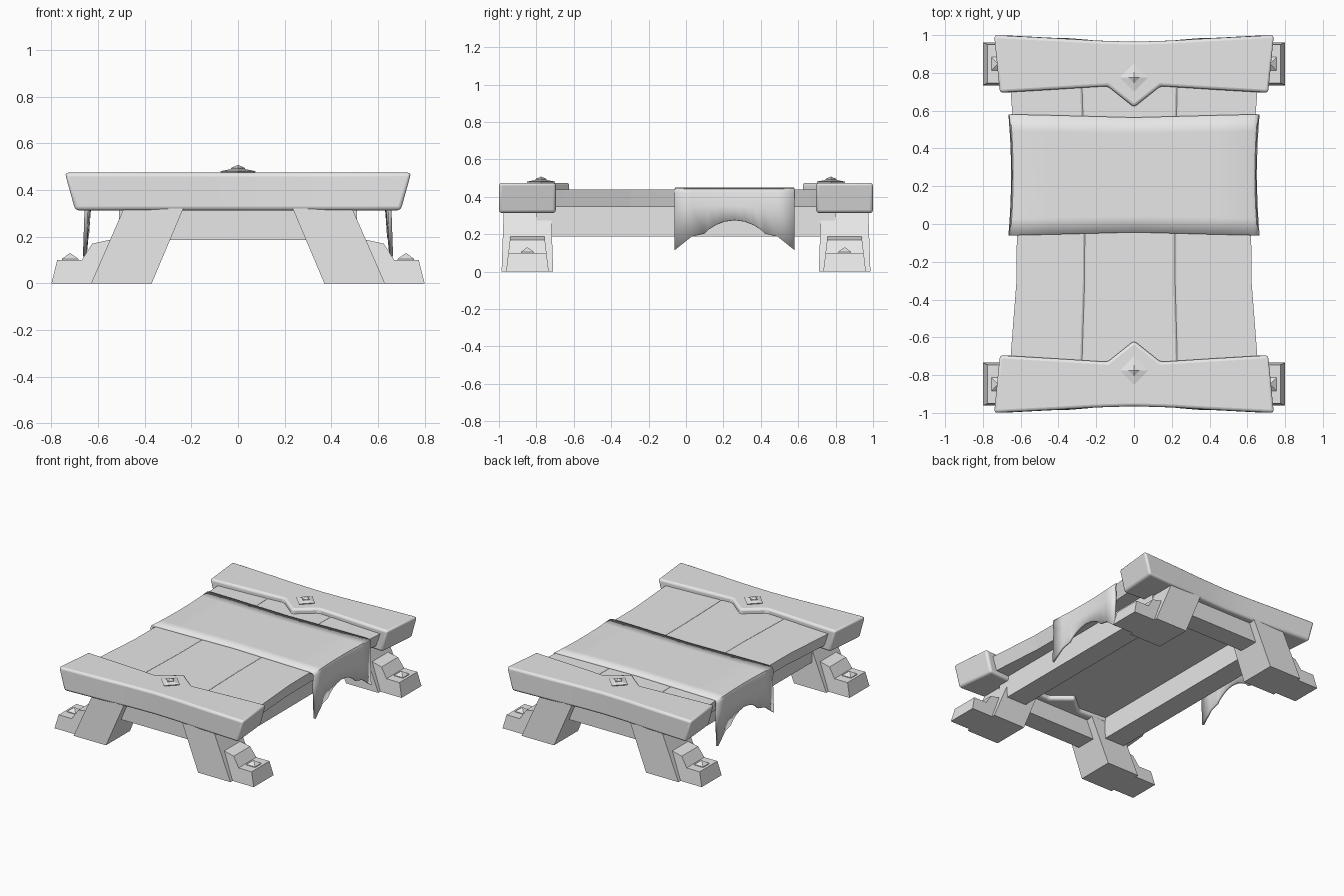
import bpy, bmesh, math

if "Cube" in bpy.data.objects:
    bpy.data.objects.remove(bpy.data.objects["Cube"])

grey = bpy.data.materials.new("pale grey")
grey.diffuse_color = (0.8, 0.8, 0.8, 1)
grey.use_nodes = True
grey.node_tree.nodes["Principled BSDF"].inputs["Base Color"].default_value = grey.diffuse_color


def make(name, verts, faces, smooth=False, bevel=0, solid=0):
    mesh = bpy.data.meshes.new(name)
    mesh.from_pydata(verts, [], faces)
    bm = bmesh.new()
    bm.from_mesh(mesh)
    bmesh.ops.recalc_face_normals(bm, faces=bm.faces)
    bm.to_mesh(mesh)
    bm.free()
    ob = bpy.data.objects.new(name, mesh)
    bpy.context.collection.objects.link(ob)
    mesh.materials.append(grey)
    if solid:
        m = ob.modifiers.new("thickness", 'SOLIDIFY')
        m.thickness, m.offset = solid, -1
    if bevel:
        m = ob.modifiers.new("soft edges", 'BEVEL')
        m.width, m.segments, m.limit_method = bevel, 3, 'ANGLE'
        m.angle_limit = math.radians(40)
    if smooth:
        bpy.context.view_layer.objects.active = ob
        ob.select_set(True)
        bpy.ops.object.shade_smooth_by_angle(angle=math.radians(40))
        ob.select_set(False)
    return ob


def loft(name, rings, **kw):
    """Closed solid through rings that share a point count."""
    n = len(rings[0])
    verts = [p for r in rings for p in r]
    faces = [(k*n+i, k*n+(i+1) % n, (k+1)*n+(i+1) % n, (k+1)*n+i)
             for k in range(len(rings)-1) for i in range(n)]
    faces += [tuple(range(n)), tuple(range((len(rings)-1)*n, len(rings)*n))]
    return make(name, verts, faces, **kw)


def box(name, x0, x1, y0, y1, z0, z1):
    return loft(name, [[(x0, y0, z), (x1, y0, z), (x1, y1, z), (x0, y1, z)]
                       for z in (z0, z1)])


def stud(name, x, y, rings, turn):
    """Four-sided stud; rings are (radius, z)."""
    return loft(name, [[(x + r*math.cos(turn + i*math.pi/2),
                         y + r*math.sin(turn + i*math.pi/2), z) for i in range(4)]
                       for r, z in rings])


# Table top: three planks parted by shallow grooves, narrow in the middle
section = [(-0.95, 0.345), (-1, 0.44), (-0.435, 0.44), (-0.42, 0.434), (-0.405, 0.44),
           (0.335, 0.44), (0.35, 0.434), (0.365, 0.44), (1, 0.44), (0.95, 0.345)]
stations = [(-0.8, 0.66), (-0.66, 0.65), (-0.3, 0.622), (0, 0.62), (0.3, 0.622),
            (0.66, 0.65), (0.8, 0.66)]
loft("planks", [[(x*w, y, z) for x, z in section] for y, w in stations])

# End caps with a pointed inner edge
half = [(0, 0.965), (0.2, 0.971), (0.4, 0.983), (0.74, 1.0),
        (0.71, 0.695), (0.42, 0.712), (0.14, 0.73), (0, 0.618)]
outline = half + [(-x, y) for x, y in half[-2:0:-1]]
for s, side in ((-1, "front"), (1, "back")):
    loft(side + "_cap", [[(x*k, s*y, z) for x, y in outline]
                         for k, z in ((0.945, 0.313), (1.006, 0.475))],
         smooth=True, bevel=0.016)
    # Diamond badge with a small pyramid
    stud(side + "_badge", 0, s*0.775, [(0.066, 0.465), (0.076, 0.481), (0.03, 0.49),
                                       (0.03, 0.495), (0.001, 0.508)], 0)
    # Cross beam between the legs
    box(side + "_cross_beam", -0.45, 0.45, s*0.85-0.075, s*0.85+0.075, 0.185, 0.33)

# Legs, feet and long beams
leg = [(0.37, 0), (0.63, 0), (0.49, 0.32), (0.235, 0.32)]
foot = [(0.5, 0), (0.8, 0), (0.775, 0.1), (0.67, 0.1), (0.625, 0.17), (0.545, 0.188), (0.45, 0.188)]
for sx, lr in ((-1, "left"), (1, "right")):
    box(lr + "_beam", sx*0.43-0.08, sx*0.43+0.08, -0.8, 0.8, 0.187, 0.35)
    for sy, fb in ((-1, "front"), (1, "back")):
        tag = fb + "_" + lr
        yc = sy*0.848
        loft(tag + "_leg", [[(sx*x, yc + d*(0.138 - 0.035*z), z) for x, z in leg]
                            for d in (-1, 1)])
        loft(tag + "_foot", [[(sx*x, yc + d*(0.114 - 0.12*z), z) for x, z in foot]
                             for d in (-1, 1)])
        stud(tag + "_stud", sx*0.72, yc, [(0.05, 0.095), (0.05, 0.105), (0.001, 0.13)],
             math.pi/4)

# Cloth runner: top strip with hanging sides and an arched hem
hem = [(-0.06, 0.115), (0.03, 0.187), (0.10, 0.204), (0.12, 0.225), (0.16, 0.25),
       (0.205, 0.268), (0.26, 0.276), (0.315, 0.268), (0.36, 0.25), (0.40, 0.225),
       (0.42, 0.204), (0.49, 0.187), (0.58, 0.115)]
verts, n = [], 0
for y, h in hem:
    t = (y - 0.26) / 0.32
    w = 0.647 + 0.014*t*t
    right = [(0.2, 0.449), (0.45, 0.449), (w-0.025, 0.448), (w-0.007, 0.441), (w, 0.422),
             (w-0.004, 0.35), (w+0.004, h)]
    row = [(-x, z) for x, z in right[::-1]] + [(0, 0.449)] + right
    n = len(row)
    for x, z in row:
        pull = 1 - 0.05*max(0, 1 - abs(x)/0.6)   # edges draw in at the middle
        verts.append((x, 0.26 + (y-0.26)*pull, z))
faces = [(k*n+i, k*n+i+1, (k+1)*n+i+1, (k+1)*n+i)
         for k in range(len(hem)-1) for i in range(n-1)]
runner = make("cloth_runner", verts, faces, smooth=True, solid=0.016)
# Make sure the cloth thickens inward
if runner.data.polygons[n//2].normal.z < 0:
    runner.data.flip_normals()
